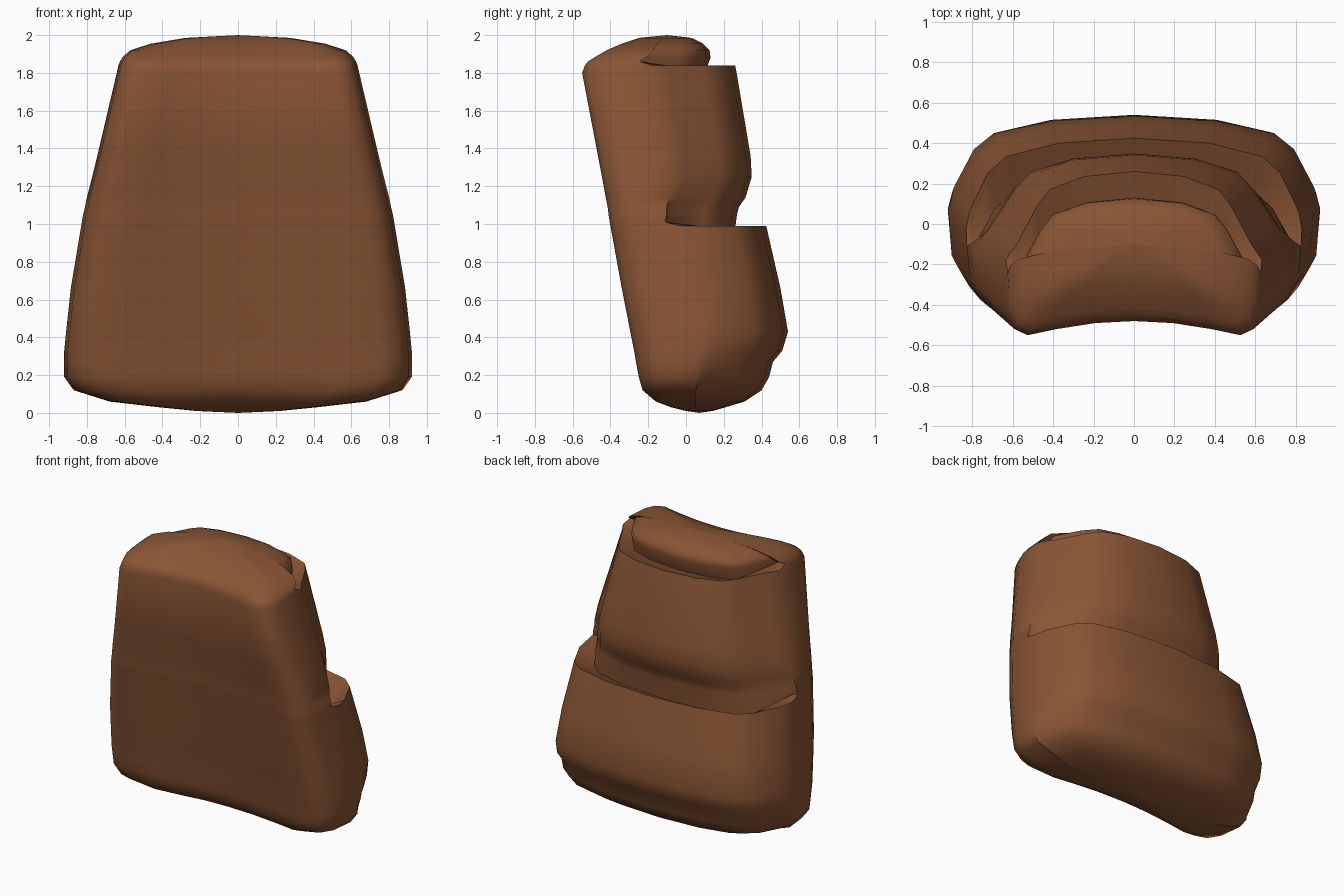
import bpy, bmesh, math

if "Cube" in bpy.data.objects:
    bpy.data.objects.remove(bpy.data.objects["Cube"])

# half cross-section: (x ratio, anchor, offset, is_pocket) from front centre to back centre
SECTION = [
    (0, 'f', .07, 0), (.3, 'f', .06, 0), (.6, 'f', .03, 0), (.82, 'f', 0, 0),
    (.92, 'f', .03, 0), (.98, 'f', .12, 0), (1, 'm', .45, 0), (.98, 'b', .36, 0),
    (.87, 'b', .17, 1), (.76, 'b', .09, 1), (.45, 'b', .025, 1), (0, 'b', 0, 1)]

# stacked rings: z, z of the pocket columns, half width, front y, back y, back taper
RINGS = [
    (.01, .01, .22, .0, .14, 1), (.03, .03, .42, -.08, .21, 1),
    (.06, .06, .68, -.16, .31, 1), (.12, .12, .87, -.23, .40, 1),
    (.19, .19, .92, -.25, .44, 1), (.27, .27, .92, -.265, .46, 1),
    (.33, .33, .92, -.275, .51, 1), (.43, .43, .91, -.295, .54, 1),
    (.66, .66, .885, -.34, .50, 1),
    (.99, .99, .83, -.40, .425, 1),        # lower pocket rim
    (1.01, .90, .827, -.404, .25, .95),    # lower slot floor
    (1.05, 1.05, .82, -.41, .27, .92),
    (1.09, 1.09, .81, -.415, .28, .9), (1.14, 1.14, .80, -.425, .315, .88),
    (1.25, 1.25, .772, -.445, .348, .87), (1.36, 1.36, .745, -.466, .342, .87),
    (1.80, 1.80, .642, -.55, .268, .87),
    (1.84, 1.84, .633, -.535, .26, .87),   # upper pocket rim
    (1.86, 1.78, .625, -.52, .09, .87),    # upper slot floor
    (1.885, 1.88, .61, -.48, .13, .87),
    (1.92, 1.92, .57, -.42, .125, .9), (1.955, 1.955, .46, -.34, .09, .93),
    (1.985, 1.985, .28, -.25, .03, 1)]


def ring_points(z, zp, w, f, b, k):
    s = min(1, (b - f) / .65)
    half = []
    for x, anchor, off, pocket in SECTION:
        y = {'f': f + off * s, 'm': f + off * (b - f), 'b': b - off * s}[anchor]
        taper = k if pocket else (1 + k) / 2 if anchor == 'b' else 1
        half.append((x * w * taper, y, zp if pocket else z))
    return half + [(-x, y, h) for x, y, h in half[-2:0:-1]]


# padded body with two stepped pockets
bm = bmesh.new()
loops = [[bm.verts.new(p) for p in ring_points(*r)] for r in RINGS]
n = len(loops[0])
for lo, hi in zip(loops, loops[1:]):
    for i in range(n):
        j = (i + 1) % n
        bm.faces.new((lo[i], lo[j], hi[j], hi[i]))
for loop, pole in ((loops[0], (0, .07, 0)), (loops[-1], (0, -.1, 2))):
    c = bm.verts.new(pole)
    for i in range(n):
        bm.faces.new((loop[i], loop[(i + 1) % n], c))
bmesh.ops.recalc_face_normals(bm, faces=bm.faces)
mesh = bpy.data.meshes.new("pack_body")
bm.to_mesh(mesh)
bm.free()
body = bpy.data.objects.new("pack_body", mesh)
bpy.context.collection.objects.link(body)

# brown leather
leather = bpy.data.materials.new("brown_leather")
leather.diffuse_color = (.25, .09, .035, 1)
leather.use_nodes = True
leather.node_tree.nodes["Principled BSDF"].inputs["Base Color"].default_value = leather.diffuse_color
mesh.materials.append(leather)

bpy.context.view_layer.objects.active = body
body.select_set(True)
bpy.ops.object.shade_smooth_by_angle(angle=math.radians(55))
